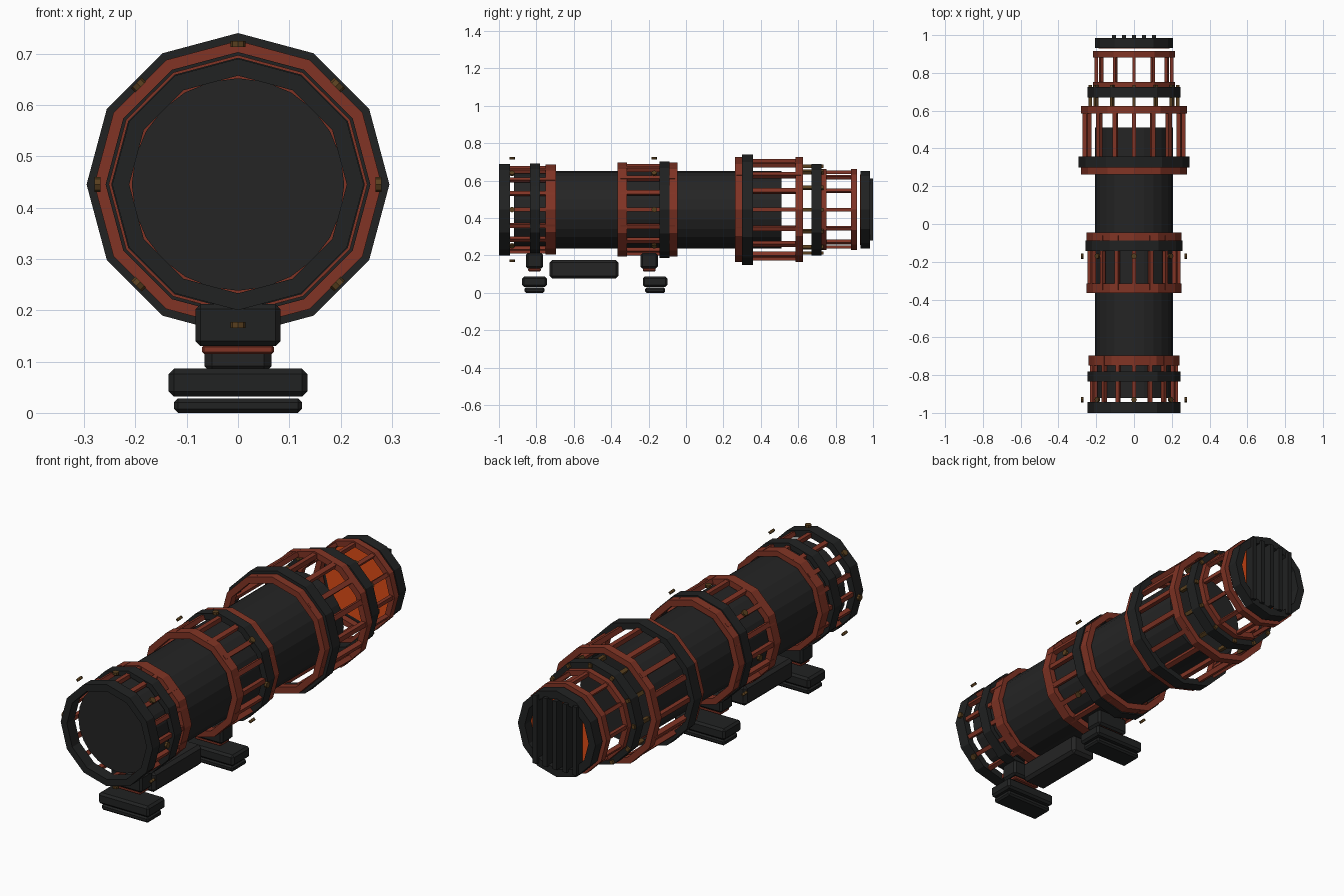
import bpy, bmesh, math
from mathutils import Matrix, Vector

if "Cube" in bpy.data.objects:
    bpy.data.objects.remove(bpy.data.objects["Cube"])

CZ = 0.445  # height of the barrel axis


def material(name, rgb):
    m = bpy.data.materials.new(name)
    m.diffuse_color = (*rgb, 1)
    m.use_nodes = True
    m.node_tree.nodes["Principled BSDF"].inputs["Base Color"].default_value = m.diffuse_color
    return m


BLACK = material("black metal", (0.015, 0.016, 0.016))
CHARCOAL = material("charcoal", (0.018, 0.018, 0.018))
RUST = material("rust red", (0.22, 0.034, 0.018))
BRASS = material("dark brass", (0.10, 0.05, 0.013))
GLOW = material("glowing orange", (0.72, 0.07, 0.008))


def finish(name, bm, mat):
    bmesh.ops.recalc_face_normals(bm, faces=bm.faces[:])
    me = bpy.data.meshes.new(name)
    bm.to_mesh(me)
    bm.free()
    me.materials.append(mat)
    ob = bpy.data.objects.new(name, me)
    bpy.context.collection.objects.link(ob)
    return ob


def ring(name, y0, y1, r_out, r_in, mat, sides=12):
    # flat-faced band around the barrel axis
    bm = bmesh.new()
    profile = [(r_in, y0), (r_out, y0), (r_out, y1), (r_in, y1)]
    loops = []
    for i in range(sides):
        a = math.tau * i / sides
        loops.append([bm.verts.new((r * math.cos(a), y, CZ + r * math.sin(a)))
                      for r, y in profile])
    for i in range(sides):
        a, b = loops[i], loops[(i + 1) % sides]
        for k in range(4):
            bm.faces.new((a[k], a[(k + 1) % 4], b[(k + 1) % 4], b[k]))
    return finish(name, bm, mat)


def drum(name, y0, y1, r, mat, sides):
    bm = bmesh.new()
    m = Matrix.Translation((0, (y0 + y1) / 2, CZ)) @ Matrix.Rotation(math.pi / 2, 4, 'X')
    bmesh.ops.create_cone(bm, cap_ends=True, segments=sides, radius1=r, radius2=r,
                          depth=y1 - y0, matrix=m)
    return finish(name, bm, mat)


def bars(name, y0, y1, r, width, count, mat):
    # lengthwise bars spaced evenly around the axis
    bm = bmesh.new()
    for i in range(count):
        m = (Matrix.Translation((0, (y0 + y1) / 2, CZ))
             @ Matrix.Rotation(math.tau * i / count, 4, 'Y')
             @ Matrix.Translation((r, 0, 0))
             @ Matrix.Diagonal((width, y1 - y0, width, 1)))
        bmesh.ops.create_cube(bm, size=1, matrix=m)
    return finish(name, bm, mat)


def bolts(name, y, r, count=8):
    bm = bmesh.new()
    for i in range(count):
        m = (Matrix.Translation((0, y, CZ))
             @ Matrix.Rotation(math.tau * i / count, 4, 'Y')
             @ Matrix.Translation((r, 0, 0)) @ Matrix.Rotation(math.pi / 2, 4, 'Y'))
        bmesh.ops.create_cone(bm, cap_ends=True, segments=8, radius1=0.015,
                              radius2=0.015, depth=0.012, matrix=m)
    return finish(name, bm, BRASS)


def box(name, x, y, z, mat, bevel=0.01):
    # x, y and z are (min, max) pairs
    lo, hi = Vector((x[0], y[0], z[0])), Vector((x[1], y[1], z[1]))
    bm = bmesh.new()
    bmesh.ops.create_cube(bm, size=1, matrix=Matrix.Translation((lo + hi) / 2)
                          @ Matrix.Diagonal((*(hi - lo), 1)))
    if bevel:
        bmesh.ops.bevel(bm, geom=bm.edges[:], offset=bevel, segments=1, affect='EDGES')
    return finish(name, bm, mat)


# barrel
drum("barrel", -0.92, 0.51, 0.207, CHARCOAL, 24)

# front cage
ring("front_rim", -1.0, -0.942, 0.245, 0.212, BLACK)
bars("front_cage_bars", -0.95, -0.70, 0.224, 0.02, 16, RUST)
ring("front_cage_band", -0.835, -0.78, 0.247, 0.222, BLACK)
ring("front_cage_ring", -0.75, -0.695, 0.24, 0.214, RUST)
bolts("front_bolts", -0.93, 0.274)

# middle cage
ring("middle_cage_front_ring", -0.365, -0.315, 0.252, 0.222, RUST)
bars("middle_cage_bars", -0.35, -0.06, 0.234, 0.022, 16, RUST)
ring("middle_cage_band", -0.142, -0.088, 0.258, 0.228, BLACK)
ring("middle_cage_back_ring", -0.088, -0.045, 0.252, 0.222, RUST)
bolts("middle_bolts", -0.17, 0.274)

# large rear cage
ring("large_cage_front_ring", 0.262, 0.302, 0.28, 0.25, RUST)
ring("large_cage_band", 0.30, 0.358, 0.295, 0.265, BLACK)
bars("large_cage_bars", 0.27, 0.615, 0.26, 0.023, 16, RUST)
ring("large_cage_back_ring", 0.585, 0.625, 0.28, 0.25, RUST)

# collar joining the large cage to the muzzle
bars("collar_rods", 0.62, 0.735, 0.232, 0.018, 12, BRASS)
ring("collar_band", 0.67, 0.725, 0.245, 0.212, BLACK)

# muzzle cage
ring("muzzle_cage_front_ring", 0.725, 0.752, 0.217, 0.19, RUST)
bars("muzzle_cage_bars", 0.73, 0.91, 0.2, 0.018, 12, RUST)
ring("muzzle_cage_back_ring", 0.882, 0.915, 0.217, 0.19, RUST)
drum("glowing_disc", 0.93, 0.938, 0.188, GLOW, 12)
ring("muzzle_rim", 0.932, 0.985, 0.207, 0.17, BLACK)
for i in range(-2, 3):
    box(f"muzzle_slat_{i + 3}", (i * 0.053 - 0.011, i * 0.053 + 0.011), (0.955, 1.0),
        (CZ - 0.165, CZ + 0.165), BLACK, 0)

# feet and saddle blocks
for label, yb, yf in (("front", -0.81, -0.81), ("middle", -0.197, -0.165)):
    box(f"{label}_saddle", (-0.083, 0.083), (yb - 0.046, yb + 0.046), (0.13, 0.212), BLACK)
    box(f"{label}_saddle_pad", (-0.07, 0.07), (yb - 0.034, yb + 0.034), (0.115, 0.132), RUST, 0.004)
    box(f"{label}_foot", (-0.135, 0.135), (yf - 0.066, yf + 0.066), (0.032, 0.086), BLACK)
    box(f"{label}_foot_sole", (-0.125, 0.125), (yf - 0.054, yf + 0.054), (0.0, 0.028), BLACK, 0.008)

# underslung rail
box("under_rail", (-0.065, 0.065), (-0.73, -0.36), (0.077, 0.175), CHARCOAL, 0.014)
